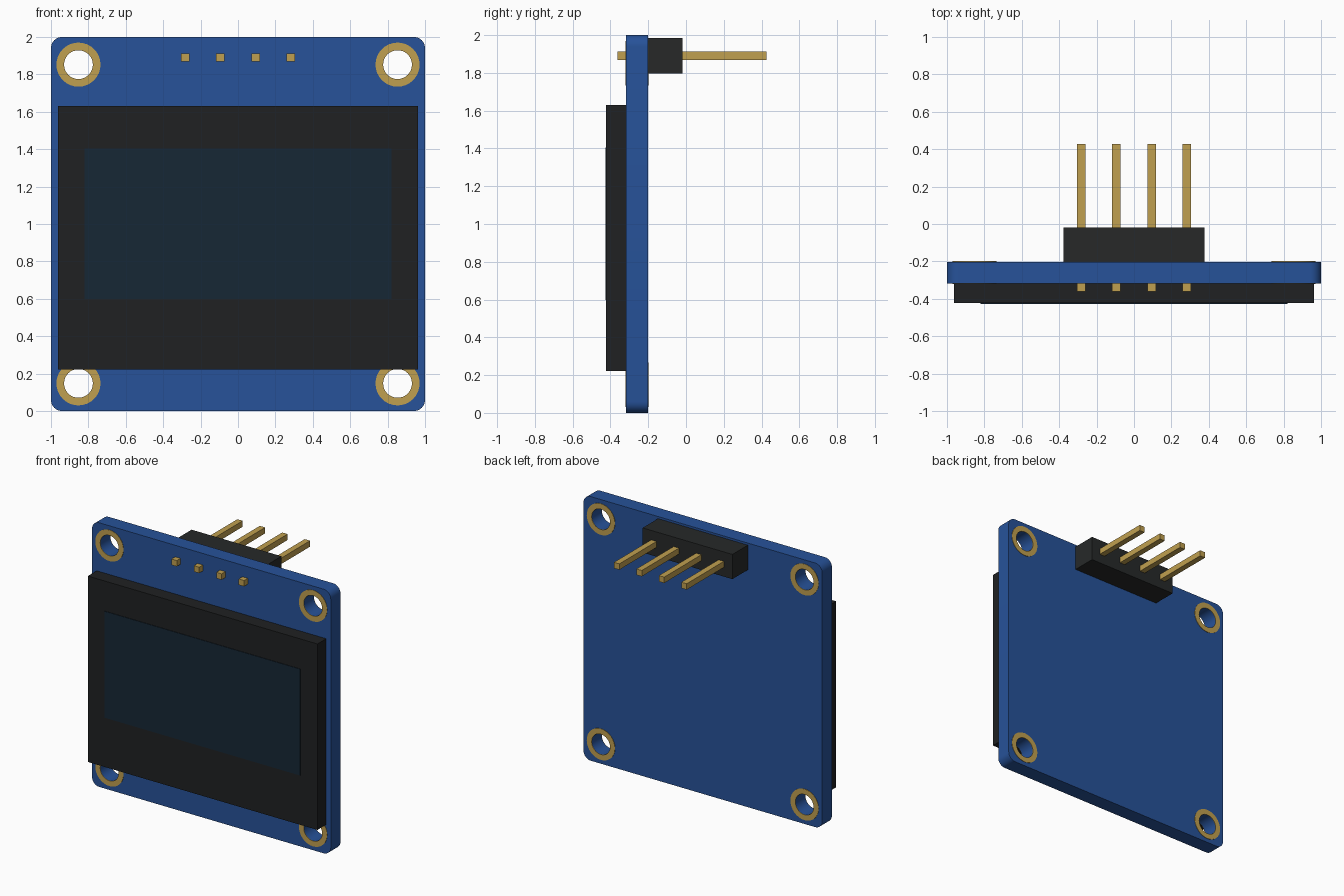
import bpy, bmesh
from math import cos, sin, pi

if "Cube" in bpy.data.objects:
    bpy.data.objects.remove(bpy.data.objects["Cube"])


def material(name, rgb):
    m = bpy.data.materials.new(name)
    m.diffuse_color = (*rgb, 1)
    m.use_nodes = True
    m.node_tree.nodes["Principled BSDF"].inputs["Base Color"].default_value = m.diffuse_color
    return m


BLUE = material("board_blue", (0.02, 0.085, 0.32))
GOLD = material("gold", (0.53, 0.35, 0.08))
GLASS = material("panel_black", (0.014, 0.015, 0.016))
ACTIVE = material("active_blue", (0.008, 0.02, 0.036))
PLASTIC = material("header_black", (0.02, 0.022, 0.022))


def box(name, x, y, z, mat):
    """Box from (min, max) pairs."""
    bpy.ops.mesh.primitive_cube_add(size=1, location=[sum(p) / 2 for p in (x, y, z)])
    o = bpy.context.object
    o.name = name
    o.scale = [p[1] - p[0] for p in (x, y, z)]
    bpy.ops.object.transform_apply(location=False, rotation=False, scale=True)
    o.data.materials.append(mat)
    return o


def circle(cx, cz, r, n=32):
    return [(cx + r * cos(2 * pi * i / n), cz + r * sin(2 * pi * i / n)) for i in range(n)]


def rounded_rect(x, z0, z1, r, n=8):
    pts = []
    corners = [(x - r, z1 - r), (-x + r, z1 - r), (-x + r, z0 + r), (x - r, z0 + r)]
    for k, (cx, cz) in enumerate(corners):
        for i in range(n + 1):
            a = pi / 2 * (k + i / n)
            pts.append((cx + r * cos(a), cz + r * sin(a)))
    return pts


def plate(name, loops, y0, y1, mat):
    """Flat plate in the xz plane; inner loops become holes."""
    cu = bpy.data.curves.new(name, 'CURVE')
    cu.dimensions, cu.fill_mode, cu.extrude = '2D', 'BOTH', (y1 - y0) / 2
    for loop in loops:
        s = cu.splines.new('POLY')
        s.points.add(len(loop) - 1)
        for p, (u, v) in zip(s.points, loop):
            p.co = (u, v, 0, 1)
        s.use_cyclic_u = True
    o = bpy.data.objects.new(name, cu)
    bpy.context.collection.objects.link(o)
    o.location.y = (y0 + y1) / 2
    o.rotation_euler.x = pi / 2
    bpy.ops.object.select_all(action='DESELECT')
    o.select_set(True)
    bpy.context.view_layer.objects.active = o
    bpy.ops.object.convert(target='MESH')
    o = bpy.context.object
    bm = bmesh.new()
    bm.from_mesh(o.data)
    bmesh.ops.remove_doubles(bm, verts=bm.verts, dist=1e-5)
    bmesh.ops.recalc_face_normals(bm, faces=bm.faces)
    bm.to_mesh(o.data)
    bm.free()
    o.data.materials.clear()
    o.data.materials.append(mat)
    bpy.ops.object.shade_smooth_by_angle(angle=pi / 6)
    return o


BACK, FRONT = -0.202, -0.318
HOLES = [(sx * 0.853, z) for sx in (-1, 1) for z in (0.148, 1.852)]

# Circuit board with four mounting holes
plate("circuit_board",
      [rounded_rect(1, 0, 2, 0.06)] + [circle(x, z, 0.077) for x, z in HOLES],
      FRONT, BACK, BLUE)

# Gold rings around the holes on both faces
for i, (x, z) in enumerate(HOLES):
    ring = [circle(x, z, 0.118), circle(x, z, 0.077)]
    plate(f"front_hole_ring_{i}", ring, FRONT - 0.003, FRONT, GOLD)
    plate(f"back_hole_ring_{i}", ring, BACK, BACK + 0.003, GOLD)

# Display glass and its active area
box("display_panel", (-0.962, 0.962), (-0.423, FRONT), (0.223, 1.631), GLASS)
box("display_active_area", (-0.82, 0.82), (-0.427, -0.422), (0.598, 1.404), ACTIVE)

# Header block with four through pins
box("pin_header", (-0.376, 0.376), (BACK, -0.018), (1.797, 1.984), PLASTIC)
PW = 0.0225
for i in range(4):
    x = (i - 1.5) * 0.188
    box(f"header_pin_{i}", (x - PW, x + PW), (-0.362, 0.427), (1.89 - PW, 1.89 + PW), GOLD)
